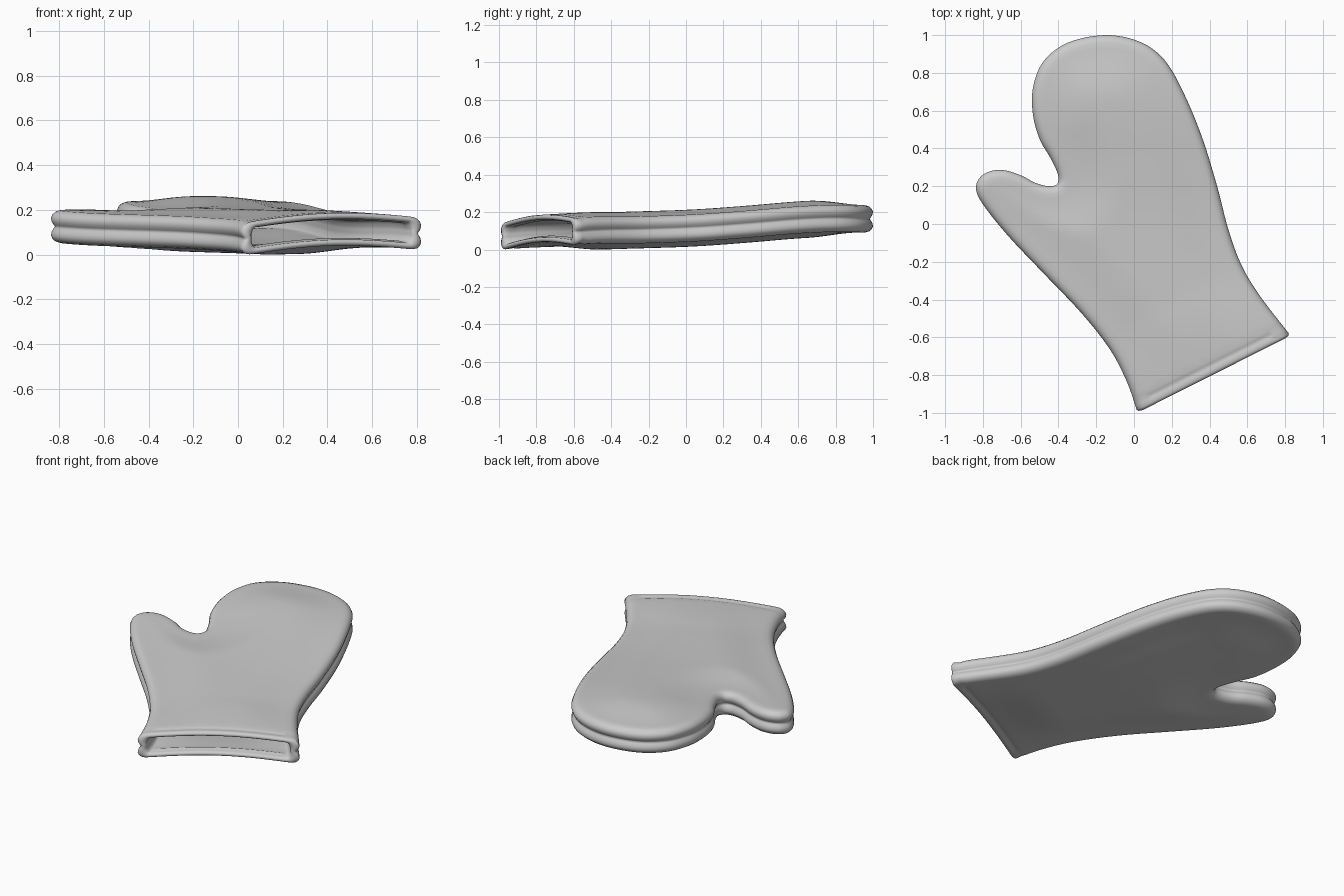
import bpy, bmesh, math
from mathutils import Vector
from mathutils.geometry import delaunay_2d_cdt

if "Cube" in bpy.data.objects:
    bpy.data.objects.remove(bpy.data.objects["Cube"])

# Mitt outline, from left cuff corner round the thumb and tip to the right cuff corner
CTRL = [(0.015, -0.985), (-0.04, -0.83), (-0.13, -0.66), (-0.28, -0.47), (-0.48, -0.26),
        (-0.66, -0.07), (-0.79, 0.09), (-0.836, 0.18), (-0.818, 0.243), (-0.765, 0.278),
        (-0.69, 0.285), (-0.6, 0.258), (-0.52, 0.217), (-0.45, 0.2), (-0.407, 0.212),
        (-0.402, 0.26), (-0.44, 0.345), (-0.5, 0.45), (-0.535, 0.58), (-0.535, 0.72),
        (-0.48, 0.86), (-0.35, 0.96), (-0.15, 1.0), (0.03, 0.965), (0.16, 0.87),
        (0.26, 0.7), (0.36, 0.46), (0.44, 0.2), (0.5, -0.03), (0.57, -0.22),
        (0.67, -0.385), (0.82, -0.58)]
CTRL = [Vector(p) for p in CTRL]
L, R = CTRL[0], CTRL[-1]
CUFF = (R - L).normalized()
OUT = Vector((CUFF.y, -CUFF.x))          # direction out of the opening
CORE = 0.07                              # inset at which the flat panels begin

# Edge cross-sections (inset, half height): outer has two lobes and a seam groove
OUTER = [(CORE, .073), (.04, .072), (.02, .066), (.006, .053), (0, .038), (.004, .021), (.012, .008), (.018, 0)]
INNER = [(CORE, .046), (.065, .044), (.06, .039), (.056, .032), (.053, .024), (.05, .016), (.05, .008), (.05, 0)]
MID = [(-1, .078), (-.5, .108), (0, .125), (.3, .145), (.6, .17), (.8, .178), (1, .175)]


def smooth(t):
    t = max(0.0, min(1.0, t))
    return t * t * (3 - 2 * t)


def catmull(pts, n):
    e = [2 * pts[0] - pts[1]] + pts + [2 * pts[-1] - pts[-2]]
    res = []
    for a, b, c, d in zip(e, e[1:], e[2:], e[3:]):
        for i in range(n):
            t = i / n
            res.append(0.5 * (2 * b + (c - a) * t + (2 * a - 5 * b + 4 * c - d) * t * t
                              + (3 * b - a - 3 * c + d) * t ** 3))
    return res + [pts[-1]]


MIDC = catmull([Vector(p) for p in MID], 8)


def mid(p):
    # bend of the mitt along its length, plus the arch of the cuff
    z = MIDC[0].y if p.y < 0 else MIDC[-1].y
    for a, b in zip(MIDC, MIDC[1:]):
        if a.x <= p.y <= b.x:
            z = a.y + (b.y - a.y) * (p.y - a.x) / (b.x - a.x)
            break
    s = -(p - L).dot(OUT)
    u = max(0.0, min(1.0, (p - L).dot(CUFF) / (R - L).length))
    return z + 0.032 * math.sin(math.pi * u) * (1 - smooth(s / 0.45))


def puff(p, d):
    # padding that swells away from the edge, and the hem line by the cuff
    s = -(p - L).dot(OUT)
    return (0.026 * smooth((d - 0.05) / 0.3) * smooth(s / 0.4)
            - 0.006 * math.exp(-((s - 0.035) / 0.011) ** 2))


outline = catmull(CTRL, 7)
N = len(outline)
norms = []
for i in range(N):
    t = (outline[min(i + 1, N - 1)] - outline[max(i - 1, 0)]).normalized()
    n = Vector((t.y, -t.x))
    w = max(0.0, 1 - min(i, N - 1 - i) / 6)
    n = n.lerp(CUFF if i < N / 2 else -CUFF, w).normalized()
    norms.append(n)


def ring(inset):
    return [p + n * inset for p, n in zip(outline, norms)]


def edge_dist(p):
    return min((p - q).length for q in outline)


# Flat panel triangulation shared by all four panels
border = ring(CORE)
a, b = border[-1], border[0]
border += [a.lerp(b, i / 24) for i in range(1, 24)]
pts = list(border)
for s in (.012, .024, .035, .046, .06):
    pts += [a.lerp(b, i / 24) - OUT * s for i in range(1, 24)]
for i in range(50):
    for j in range(54):
        p = Vector((-0.9 + i * .038 + (j % 2) * .019, -1 + j * .038))
        if -(p - L).dot(OUT) > .08:
            pts.append(p)
nb = len(border)
pts = border + [p for p in pts[nb:] if edge_dist(p) > CORE + .015]
vs, _, tris, orig, _, _ = delaunay_2d_cdt(pts, [], [list(range(nb))], 1, 1e-6)
index = {o: i for i, os in enumerate(orig) for o in os}
dists = [edge_dist(v) for v in vs]

bm = bmesh.new()


def sheet(profile):
    """One complete mitt skin; returns its open edge at the cuff in order."""
    def put(p, h, d, sign):
        return bm.verts.new((p.x, p.y, mid(p) + sign * (h + puff(p, d) * min(1, h / .04))))
    panels = []
    for sign in (1, -1):
        vv = [put(p, profile[0][1], d, sign) for p, d in zip(vs, dists)]
        for f in tris:
            bm.faces.new([vv[k] for k in (f if sign > 0 else f[::-1])])
        panels.append([vv[index[k]] for k in range(nb)])
    top, bottom = panels
    rings = [top[:N]]
    steps = [(q, 1) for q in profile[1:]] + [(q, -1) for q in profile[-2:0:-1]]
    for (inset, h), sign in steps:
        rings.append([put(p, h, CORE, sign) for p in ring(inset)])
    rings.append(bottom[:N])
    for r0, r1 in zip(rings, rings[1:]):
        for i in range(N - 1):
            bm.faces.new((r0[i], r0[i + 1], r1[i + 1], r1[i]))
    return (top[N:] + [r[0] for r in rings] + bottom[N:][::-1] + [r[-1] for r in rings[::-1]])


# Outer skin, lining, and the rounded lip joining them at the cuff
edge0, edge1 = sheet(OUTER), sheet(INNER)
lip = [edge0]
for f, push in ((.15, .009), (.5, .014), (.85, .009)):
    lip.append([bm.verts.new(p.co.lerp(q.co, f) + OUT.to_3d() * push) for p, q in zip(edge0, edge1)])
lip.append(edge1)
M = len(edge0)
for r0, r1 in zip(lip, lip[1:]):
    for i in range(M):
        j = (i + 1) % M
        bm.faces.new((r0[i], r0[j], r1[j], r1[i]))

bmesh.ops.delete(bm, geom=[v for v in bm.verts if not v.link_faces], context='VERTS')
bmesh.ops.recalc_face_normals(bm, faces=bm.faces)
low = min(v.co.z for v in bm.verts)
for v in bm.verts:
    v.co.z -= low
for f in bm.faces:
    f.smooth = True
mesh = bpy.data.meshes.new("oven_mitt")
bm.to_mesh(mesh)
bm.free()
mitt = bpy.data.objects.new("oven_mitt", mesh)
bpy.context.collection.objects.link(mitt)
